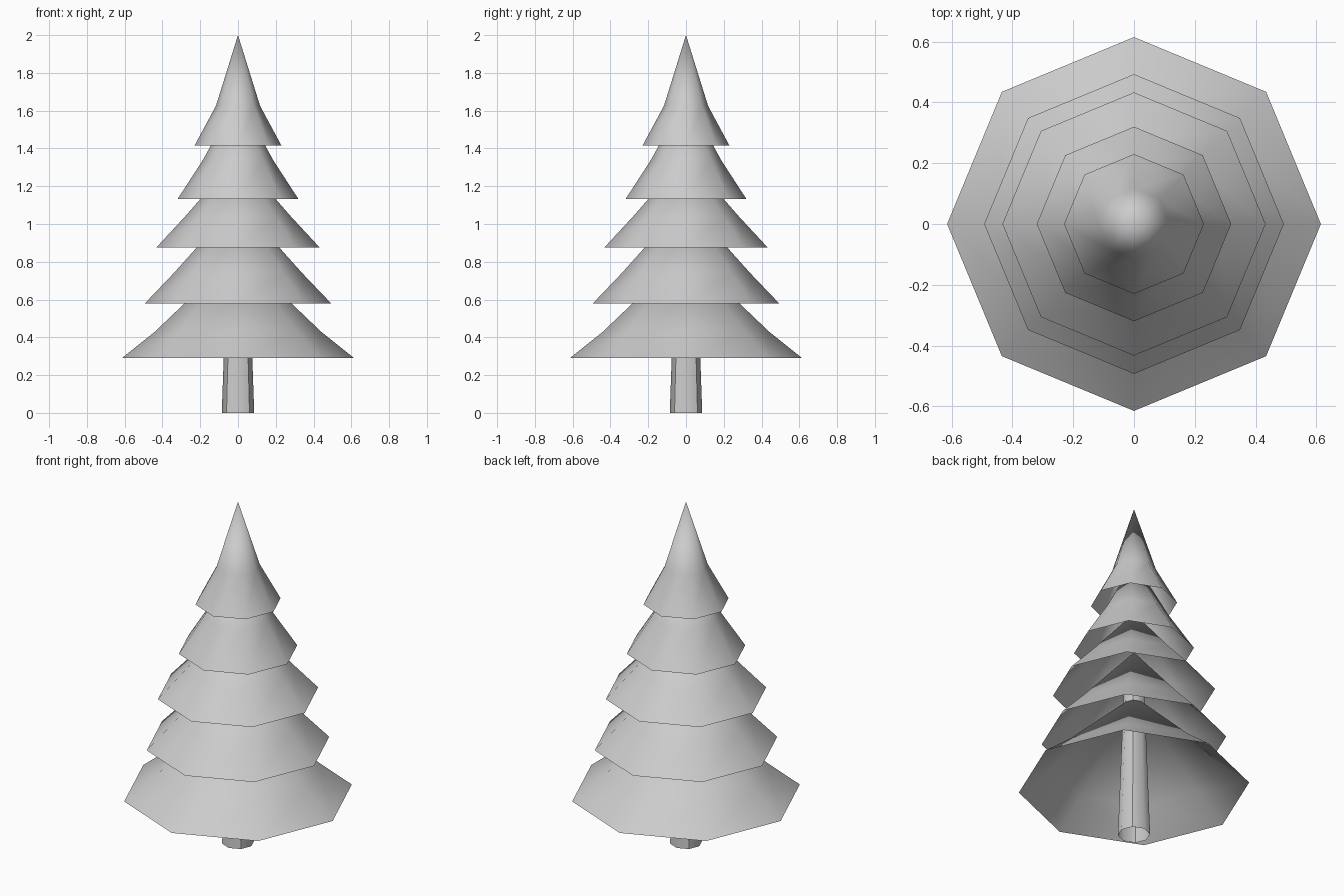
import bpy, bmesh
from math import cos, sin, pi

if "Cube" in bpy.data.objects:
    bpy.data.objects.remove(bpy.data.objects["Cube"])

SIDES = 8


def lathe(name, profile, sharp_diagonals=False):
    """Open eight-sided shell from (radius, height) rings; radius 0 makes a tip."""
    bm = bmesh.new()
    rings = []
    for r, z in profile:
        if r == 0:
            rings.append([bm.verts.new((0, 0, z))] * SIDES)
        else:
            rings.append([bm.verts.new((r * cos(2 * pi * i / SIDES), r * sin(2 * pi * i / SIDES), z))
                          for i in range(SIDES)])
    for low, high in zip(rings, rings[1:]):
        for i in range(SIDES):
            j = (i + 1) % SIDES
            corners = [low[i], low[j], high[j], high[i]]
            face = bm.faces.new(list(dict.fromkeys(corners)))
            face.smooth = True
        if sharp_diagonals:
            for i in range(1, SIDES, 2):
                bm.edges.get((low[i], high[i])).smooth = False
    mesh = bpy.data.meshes.new(name)
    bm.to_mesh(mesh)
    bm.free()
    obj = bpy.data.objects.new(name, mesh)
    bpy.context.collection.objects.link(obj)
    return obj


# Tapered trunk, running up inside the branches
lathe("trunk", [(0.086, 0), (0.055, 0.87)], sharp_diagonals=True)

# Hollow branch skirts, bottom to top: rim, bend, tip
tiers = [
    [(0.615, 0.29), (0.44, 0.43), (0, 0.85)],
    [(0.493, 0.58), (0.34, 0.74), (0, 1.12)],
    [(0.433, 0.875), (0.28, 1.04), (0, 1.36)],
    [(0.32, 1.132), (0.185, 1.34), (0, 1.68)],
    [(0.23, 1.415), (0.117, 1.625), (0, 2.0)],
]
for n, profile in enumerate(tiers, 1):
    lathe(f"branch_tier_{n}", profile)
